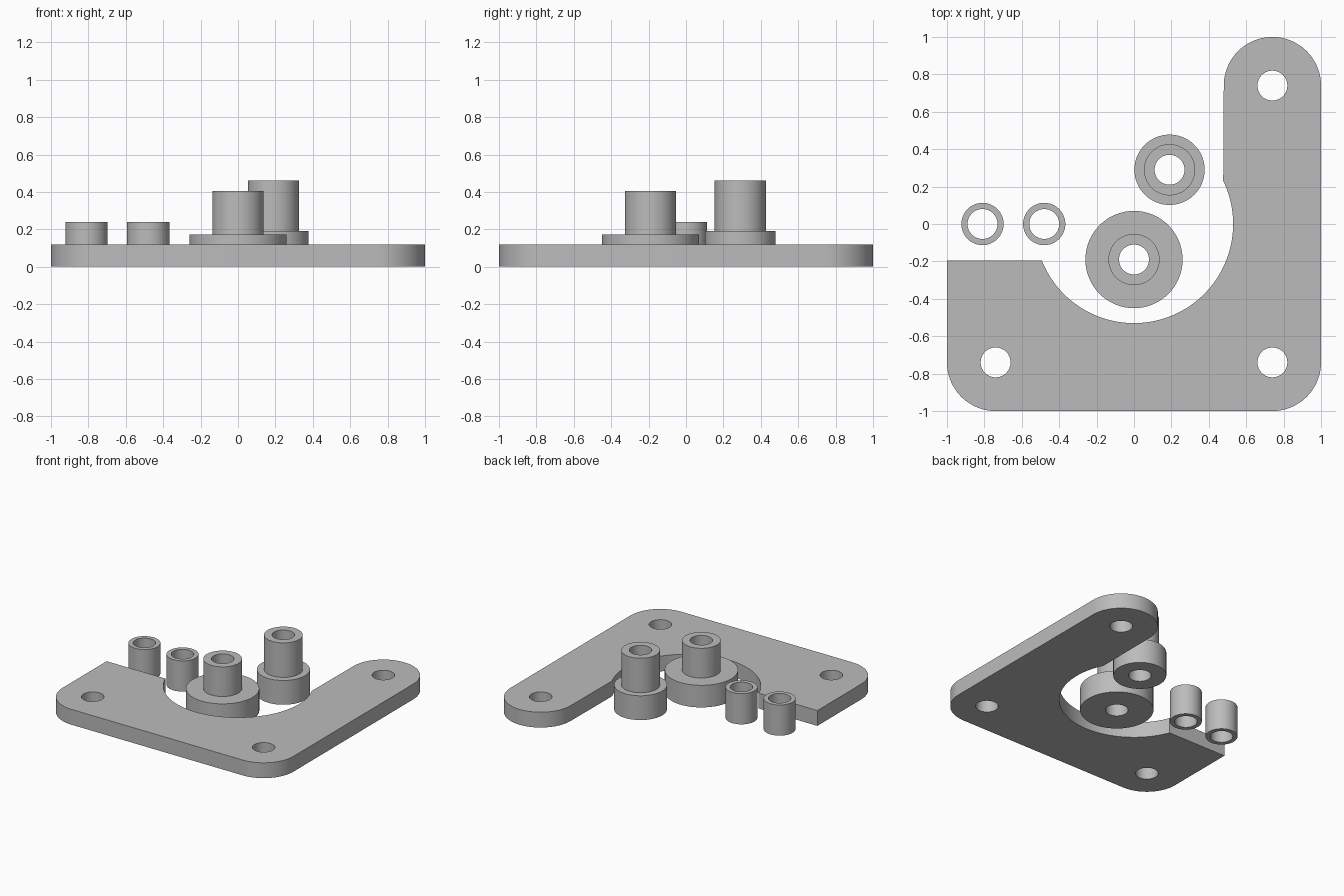
import bpy, bmesh
from math import cos, sin, pi, radians, atan2, hypot

cube = bpy.data.objects.get("Cube")
if cube:
    bpy.data.objects.remove(cube, do_unlink=True)

SEGMENTS = 64
BORE = 0.08

grey = bpy.data.materials.new("plain grey")
grey.use_nodes = True
colour = (0.5, 0.5, 0.5, 1)
grey.diffuse_color = colour
grey.node_tree.nodes["Principled BSDF"].inputs["Base Color"].default_value = colour


def arc(cx, cy, r, start, end, n):
    """Points along an arc, angles in radians."""
    return [(cx + r * cos(start + (end - start) * i / n),
             cy + r * sin(start + (end - start) * i / n)) for i in range(n + 1)]


def finish(obj):
    obj.data.materials.clear()
    obj.data.materials.append(grey)
    bpy.ops.object.select_all(action='DESELECT')
    obj.select_set(True)
    bpy.context.view_layer.objects.active = obj
    bpy.ops.object.shade_smooth_by_angle(angle=radians(30))


def flat_plate(name, loops, height):
    """Extrude an outline with holes into a solid standing on the ground."""
    curve = bpy.data.curves.new(name, 'CURVE')
    curve.dimensions = '2D'
    curve.fill_mode = 'BOTH'
    curve.extrude = height / 2
    for loop in loops:
        spline = curve.splines.new('POLY')
        spline.points.add(len(loop) - 1)
        for point, (x, y) in zip(spline.points, loop):
            point.co = (x, y, 0, 1)
        spline.use_cyclic_u = True
    source = bpy.data.objects.new(name + "_outline", curve)
    bpy.context.collection.objects.link(source)
    bpy.context.view_layer.update()
    graph = bpy.context.evaluated_depsgraph_get()
    mesh = bpy.data.meshes.new_from_object(source.evaluated_get(graph))
    bpy.data.objects.remove(source, do_unlink=True)
    bm = bmesh.new()
    bm.from_mesh(mesh)
    bmesh.ops.remove_doubles(bm, verts=bm.verts, dist=0.0001)
    bmesh.ops.translate(bm, verts=bm.verts, vec=(0, 0, height / 2))
    bmesh.ops.recalc_face_normals(bm, faces=bm.faces)
    bm.to_mesh(mesh)
    bm.free()
    obj = bpy.data.objects.new(name, mesh)
    bpy.context.collection.objects.link(obj)
    finish(obj)


def turned_part(name, x, y, profile):
    """Revolve a closed (radius, height) profile around the vertical axis."""
    bm = bmesh.new()
    rings = []
    for i in range(SEGMENTS):
        a = 2 * pi * i / SEGMENTS
        rings.append([bm.verts.new((r * cos(a), r * sin(a), z)) for r, z in profile])
    count = len(profile)
    for i, ring in enumerate(rings):
        after = rings[(i + 1) % SEGMENTS]
        for j in range(count):
            k = (j + 1) % count
            bm.faces.new((ring[j], after[j], after[k], ring[k]))
    bmesh.ops.recalc_face_normals(bm, faces=bm.faces)
    mesh = bpy.data.meshes.new(name)
    bm.to_mesh(mesh)
    bm.free()
    obj = bpy.data.objects.new(name, mesh)
    obj.location = (x, y, 0)
    bpy.context.collection.objects.link(obj)
    finish(obj)


# L-shaped base plate: rounded corners, circular bite and three bolt holes
corner, bolt = 0.26, 0.74
bite = 0.53
left_edge, arm_edge = -0.195, 0.477
bite_left = atan2(left_edge, -(bite**2 - left_edge**2) ** 0.5)
bite_right = atan2((bite**2 - arm_edge**2) ** 0.5, arm_edge)
outline = [(-1, left_edge)]
outline += arc(-bolt, -bolt, corner, pi, 1.5 * pi, 20)
outline += arc(bolt, -bolt, corner, -pi / 2, 0, 20)
outline += arc(bolt, bolt, corner, 0, pi, 40)
outline += arc(0, 0, bite, bite_right, bite_left, 64)
holes = [arc(x, y, BORE, 0, 2 * pi, 40)[:-1]
         for x, y in ((-bolt, -bolt), (bolt, -bolt), (bolt, bolt))]
flat_plate("base_plate", [outline] + holes, 0.12)


# Flanged bushings: wide flange below a narrow sleeve
def bushing(name, x, y, flange, flange_top, top, sleeve=0.137):
    turned_part(name, x, y, [(BORE, 0), (flange, 0), (flange, flange_top),
                             (sleeve, flange_top), (sleeve, top), (BORE, top)])


bushing("large_bushing", 0, -0.19, 0.26, 0.173, 0.405)
bushing("small_bushing", 0.19, 0.29, 0.188, 0.19, 0.46)

# Plain tube spacers
for name, x in (("outer_spacer", -0.81), ("inner_spacer", -0.48)):
    turned_part(name, x, 0, [(BORE, 0), (0.113, 0), (0.113, 0.24), (BORE, 0.24)])
